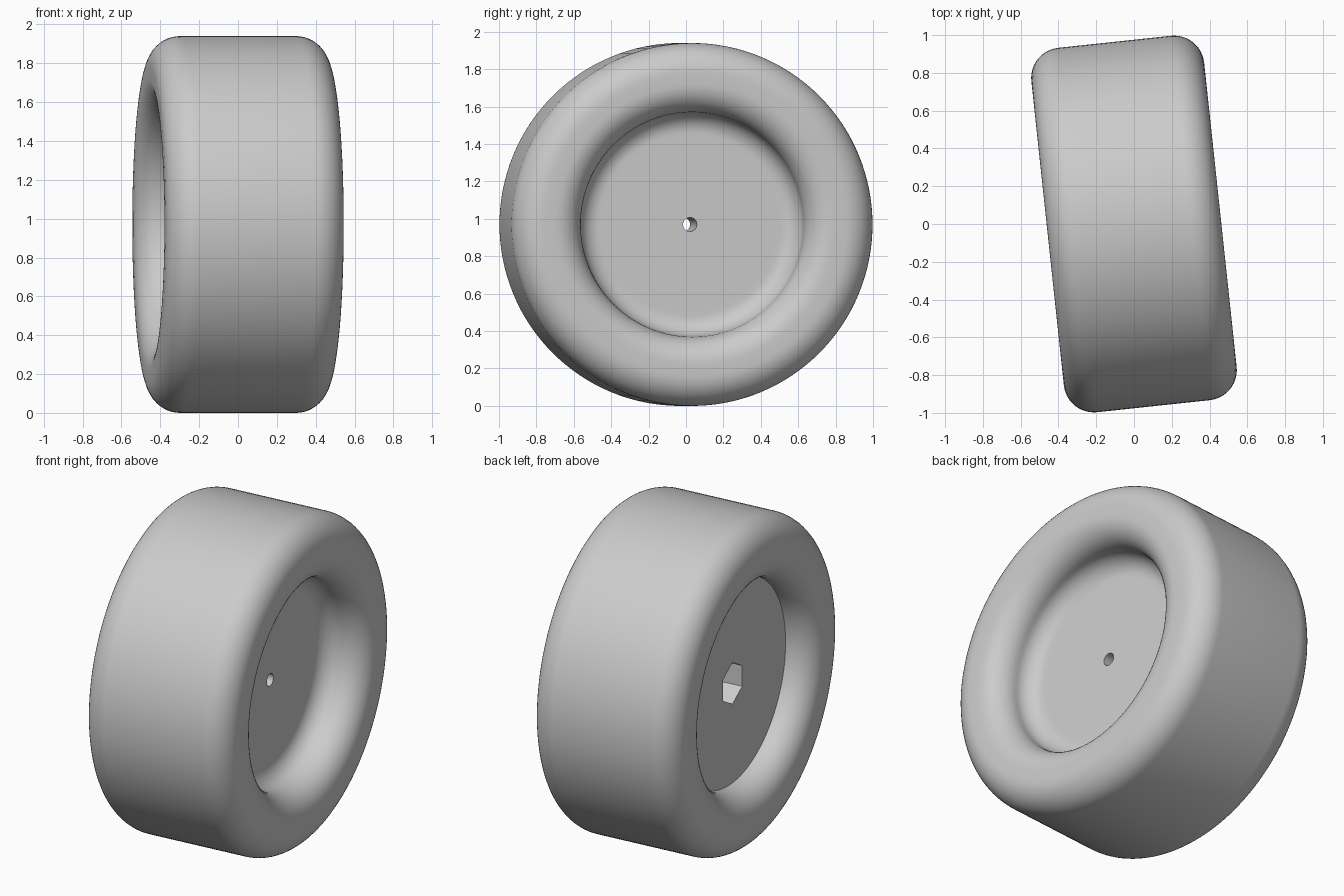
import bpy, bmesh
from math import sin, cos, pi, radians
from mathutils import Matrix

cube = bpy.data.objects.get("Cube")
if cube:
    bpy.data.objects.remove(cube, do_unlink=True)

SIDES = 128
CENTRE = Matrix.Translation((0, 0, 0.97)) @ Matrix.Rotation(radians(6.1), 4, 'Z')

grey = bpy.data.materials.new("light grey")
grey.use_nodes = True
colour = (0.6, 0.6, 0.6, 1)
grey.diffuse_color = colour
grey.node_tree.nodes["Principled BSDF"].inputs["Base Color"].default_value = colour


def arc(x, r, radius, start, end, steps=12):
    """Points (axial x, radial r) along a circular arc, angles in degrees."""
    angles = [radians(start + (end - start) * i / steps) for i in range(steps + 1)]
    return [(x + radius * cos(a), r + radius * sin(a)) for a in angles]


def lathe(name, profile, sides):
    """Revolve a profile about the x axis and close both ends with flat caps."""
    bm = bmesh.new()
    rings = []
    for x, r in profile:
        rings.append([bm.verts.new((x, r * sin(2 * pi * i / sides), r * cos(2 * pi * i / sides)))
                      for i in range(sides)])
    for a, b in zip(rings, rings[1:]):
        for i in range(sides):
            j = (i + 1) % sides
            bm.faces.new((a[i], a[j], b[j], b[i]))
    bm.faces.new(rings[0])
    bm.faces.new(rings[-1])
    bmesh.ops.recalc_face_normals(bm, faces=bm.faces)
    mesh = bpy.data.meshes.new(name)
    bm.to_mesh(mesh)
    bm.free()
    mesh.materials.append(grey)
    obj = bpy.data.objects.new(name, mesh)
    bpy.context.collection.objects.link(obj)
    obj.matrix_world = CENTRE
    return obj


# Wheel section: deep filleted dish on one face, shallower flat dish on the other
profile = [(0.20, 0.46)]
profile += arc(0.31, 0.49, 0.11, 180, 90)
profile += arc(0.31, 0.75, 0.15, -90, 0)
profile += arc(0.30, 0.81, 0.16, 0, 90)
profile += arc(-0.30, 0.81, 0.16, 90, 180)
profile += arc(-0.31, 0.75, 0.15, 180, 270)
profile += [(-0.29, 0.60)]
# Keep the shallow floor just below the end of the rim fillet
profile = [p for i, p in enumerate(profile) if i == 0 or p != profile[i - 1]]
wheel = lathe("wheel", profile, SIDES)

# Axle hole and hexagonal nut pocket
cutters = [
    lathe("axle_hole_cutter", [(-0.6, 0.037), (0.6, 0.037)], 32),
    lathe("nut_pocket_cutter", [(-0.6, 0.125), (-0.14, 0.125)], 6),
]
bpy.context.view_layer.update()
bpy.ops.object.select_all(action='DESELECT')
wheel.select_set(True)
bpy.context.view_layer.objects.active = wheel
for cutter in cutters:
    cutter.hide_render = True
    cut = wheel.modifiers.new("cut", 'BOOLEAN')
    cut.operation = 'DIFFERENCE'
    cut.solver = 'EXACT'
    cut.object = cutter
    bpy.ops.object.modifier_apply(modifier=cut.name)
for cutter in cutters:
    bpy.data.objects.remove(cutter, do_unlink=True)

bpy.ops.object.shade_smooth_by_angle(angle=radians(30))
